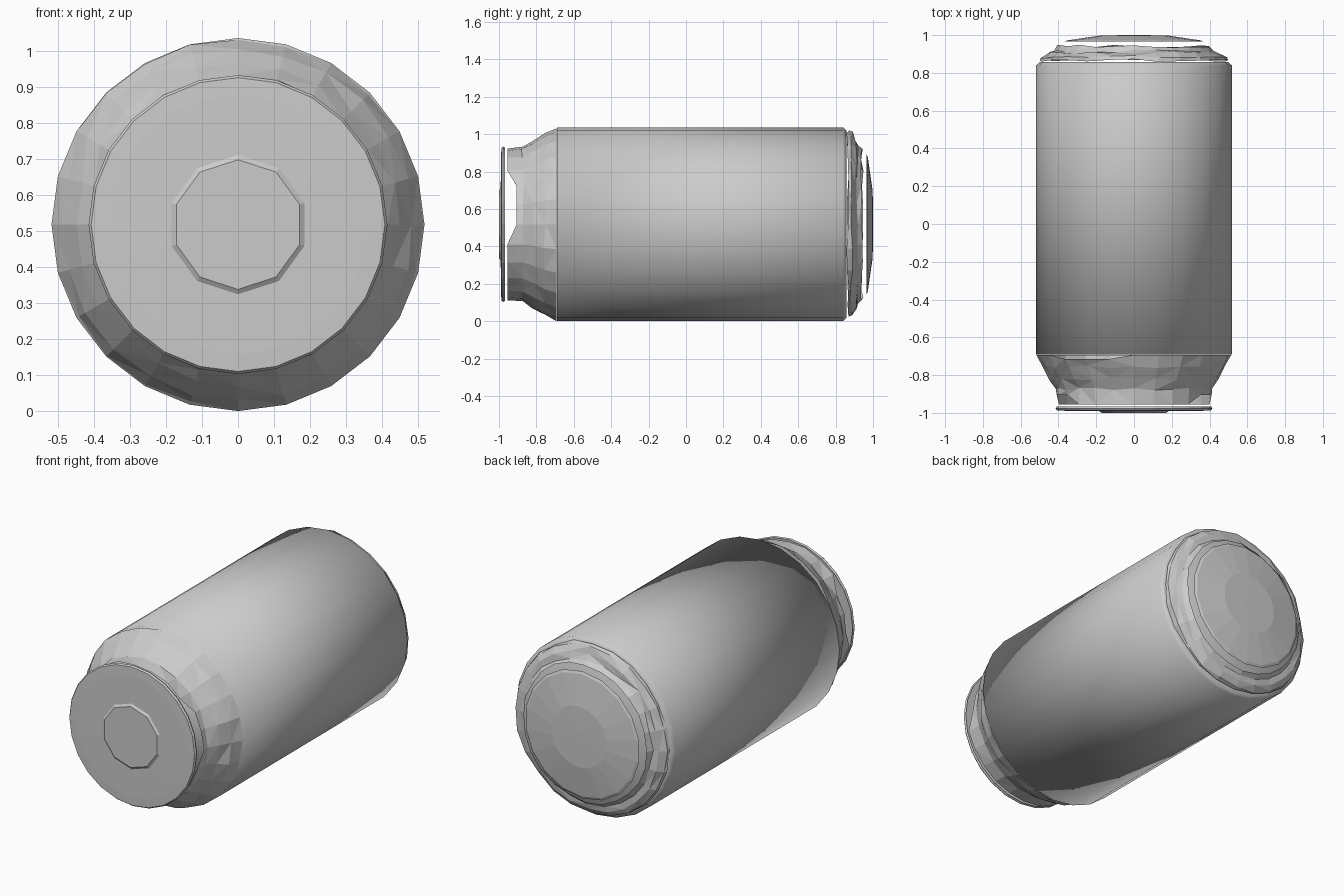
import bpy, bmesh, math, random

if "Cube" in bpy.data.objects:
    bpy.data.objects.remove(bpy.data.objects["Cube"])

random.seed(4)
CZ = 0.518     # height of the can's axis
N = 24         # sides


def revolve(name, profile, cap_start=False, cap_end=False, smooth=False,
            sides=N, jitter=0.0, move=None):
    """Spin (radius, y) pairs around the horizontal axis."""
    bm = bmesh.new()
    rings = []
    for i, (r, y) in enumerate(profile):
        ring = []
        for k in range(sides):
            a = 2 * math.pi * k / sides
            rr = r + random.uniform(-jitter, jitter * 0.3)
            yy = y + random.uniform(-jitter, jitter)
            if move:
                yy = move(i, a, yy)
            ring.append(bm.verts.new((rr * math.sin(a), yy, CZ + rr * math.cos(a))))
        rings.append(ring)
    for a, b in zip(rings, rings[1:]):
        for k in range(sides):
            j = (k + 1) % sides
            bm.faces.new((a[k], a[j], b[j], b[k]))
    if cap_start:
        bm.faces.new(rings[0])
    if cap_end:
        bm.faces.new(rings[-1])
    bmesh.ops.recalc_face_normals(bm, faces=bm.faces)
    if jitter:
        bmesh.ops.triangulate(bm, faces=bm.faces)
    for f in bm.faces:
        f.smooth = smooth
    mesh = bpy.data.meshes.new(name)
    bm.to_mesh(mesh)
    bm.free()
    ob = bpy.data.objects.new(name, mesh)
    bpy.context.collection.objects.link(ob)
    return ob


# Main cylinder, rounded at the back edge
revolve("can_body", [(0.518, -0.69), (0.518, 0.84), (0.50, 0.857)],
        cap_start=True, cap_end=True, smooth=True)


# Dented, tapering neck, torn from the body on top and notched near the lid
def tear(i, a, y):
    deg = math.degrees(a)
    if i == 0:
        return -0.715 if 310 < deg < 358 else -0.693
    if i == 4:
        return -0.905 if 45 < deg < 95 or 265 < deg < 315 else -0.955
    return y


revolve("neck", [(0.516, -0.69), (0.49, -0.755), (0.45, -0.82),
                 (0.415, -0.875), (0.412, -0.955)], jitter=0.008, move=tear)

# Lid plate with a shallow bevelled face
revolve("lid", [(0.41, -0.967), (0.415, -0.978), (0.408, -0.987),
                (0.36, -0.989), (0.18, -0.991)], cap_end=True)

# Irregular panel at the centre of the lid
revolve("lid_panel", [(0.195, -0.99), (0.18, -1.0)], cap_start=True,
        cap_end=True, sides=10)

# Crumpled ring around the base
revolve("base_ring", [(0.50, 0.866), (0.495, 0.885), (0.46, 0.905),
                      (0.425, 0.915), (0.405, 0.942)], jitter=0.008)

# Faceted, slightly domed base
revolve("base", [(0.375, 0.965), (0.36, 0.972), (0.18, 0.998), (0.04, 1.0)],
        cap_start=True, cap_end=True, sides=18)
